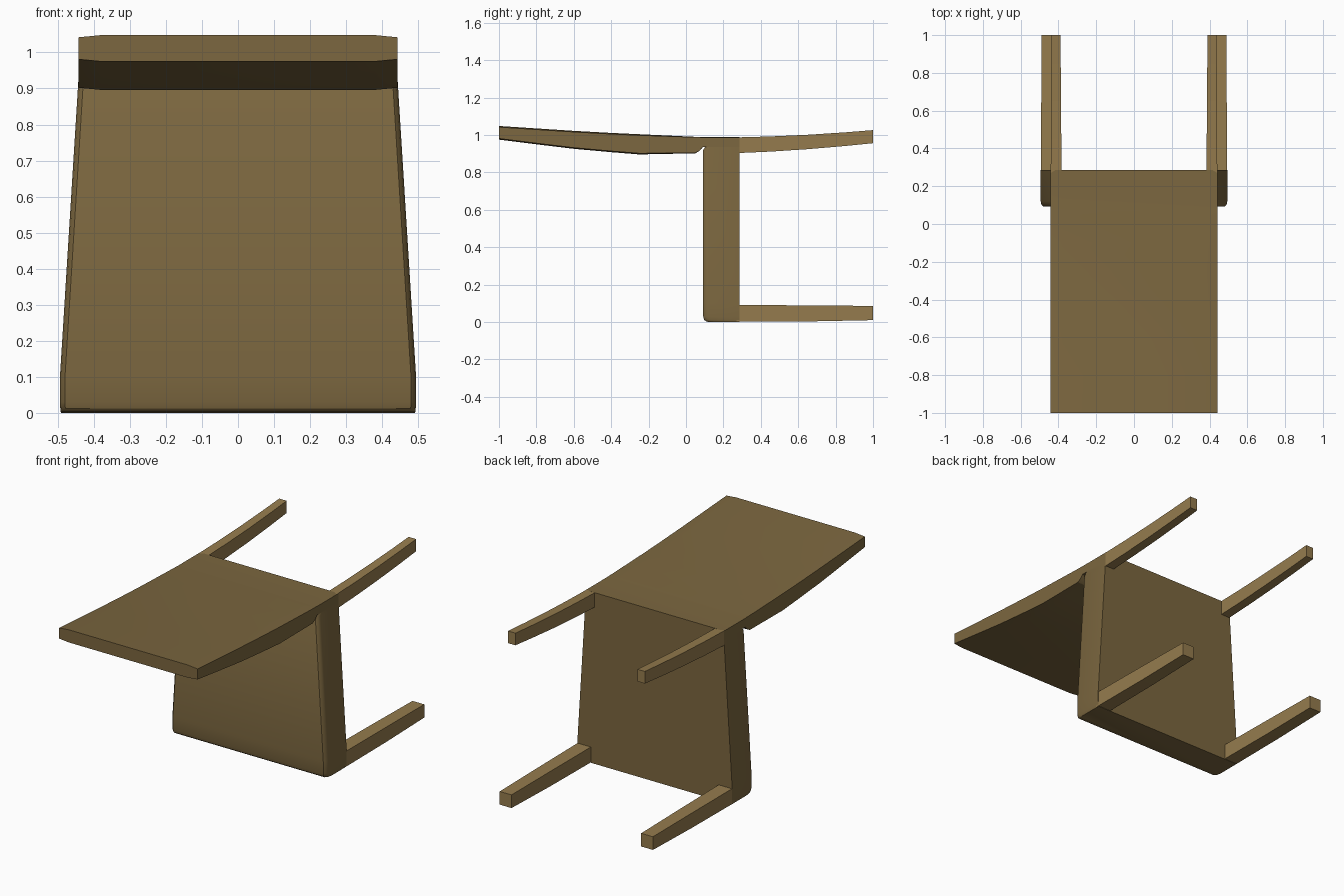
import bpy, bmesh

if "Cube" in bpy.data.objects:
    bpy.data.objects.remove(bpy.data.objects["Cube"])


def material(name, colour):
    m = bpy.data.materials.new(name)
    m.diffuse_color = colour
    m.use_nodes = True
    m.node_tree.nodes["Principled BSDF"].inputs["Base Color"].default_value = m.diffuse_color
    return m


BODY = material("brown_panel", (0.20, 0.135, 0.05, 1))
LEG = material("light_wood", (0.30, 0.20, 0.075, 1))


def loft(name, rings, mat):
    """Skin a list of equal-length closed rings and cap both ends."""
    bm = bmesh.new()
    vs = [[bm.verts.new(p) for p in r] for r in rings]
    n = len(rings[0])
    for a, b in zip(vs, vs[1:]):
        for i in range(n):
            j = (i + 1) % n
            bm.faces.new((a[i], a[j], b[j], b[i]))
    bm.faces.new(vs[0])
    bm.faces.new(vs[-1])
    bmesh.ops.recalc_face_normals(bm, faces=bm.faces[:])
    me = bpy.data.meshes.new(name)
    bm.to_mesh(me)
    bm.free()
    me.materials.append(mat)
    ob = bpy.data.objects.new(name, me)
    bpy.context.collection.objects.link(ob)
    return ob


def smooth(ob, angle):
    bpy.ops.object.select_all(action='DESELECT')
    ob.select_set(True)
    bpy.context.view_layer.objects.active = ob
    bpy.ops.object.shade_smooth_by_angle(angle=angle)


# Seat: upright tapered slab, softened along its outer face
Y0, Y1 = 0.092, 0.285


def seat_ring(z, w, y=Y0):
    return [(-w, Y1, z), (w, Y1, z), (w, y + 0.028, z), (w - 0.004, y + 0.01, z),
            (w - 0.014, y, z), (-w + 0.014, y, z), (-w + 0.004, y + 0.01, z),
            (-w, y + 0.028, z)]


seat = loft("seat", [seat_ring(0.0, 0.491, Y0 + 0.03), seat_ring(0.003, 0.492, Y0 + 0.016),
                     seat_ring(0.012, 0.493, Y0 + 0.005), seat_ring(0.03, 0.494),
                     seat_ring(0.10, 0.494), seat_ring(0.92, 0.443),
                     seat_ring(0.95, 0.441, Y0 + 0.02)], BODY)
smooth(seat, 0.6)

# Backrest: gently curved panel, (y, bottom z, top z, corner drop)
PROFILE = [(-1.0, 0.975, 1.048, 0.006), (-0.8, 0.950, 1.035, 0.006),
           (-0.6, 0.926, 1.022, 0.006), (-0.4, 0.908, 1.011, 0.006),
           (-0.25, 0.896, 1.004, 0.006), (-0.1, 0.899, 0.997, 0.004),
           (0.05, 0.902, 0.990, 0.002), (0.072, 0.915, 0.989, 0.001),
           (0.09, 0.935, 0.988, 0.001), (0.285, 0.935, 0.988, 0.001)]


def back_ring(y, lo, hi, d):
    w, c = 0.442, 0.38
    return [(-c, y, lo), (c, y, lo), (w, y, lo + d), (w, y, hi - d),
            (c, y, hi), (-c, y, hi), (-w, y, hi - d), (-w, y, lo + d)]


back = loft("backrest", [back_ring(*p) for p in PROFILE], BODY)
smooth(back, 0.5)

# Legs, (y, inner x, outer x, bottom z, top z)
FRONT = [(0.27, 0.408, 0.493, 0.002, 0.091), (0.65, 0.411, 0.491, 0.003, 0.089),
         (1.0, 0.414, 0.489, 0.010, 0.086)]
REAR = [(0.27, 0.384, 0.441, 0.903, 0.987), (0.45, 0.385, 0.440, 0.911, 0.992),
        (0.65, 0.386, 0.439, 0.924, 1.001), (0.85, 0.388, 0.438, 0.941, 1.014),
        (1.0, 0.389, 0.437, 0.956, 1.026)]
for label, path in (("front_leg", FRONT), ("rear_leg", REAR)):
    for side, s in (("right", 1), ("left", -1)):
        loft(f"{label}_{side}",
             [[(s * a, y, lo), (s * b, y, lo), (s * b, y, hi), (s * a, y, hi)]
              for y, a, b, lo, hi in path], LEG)
